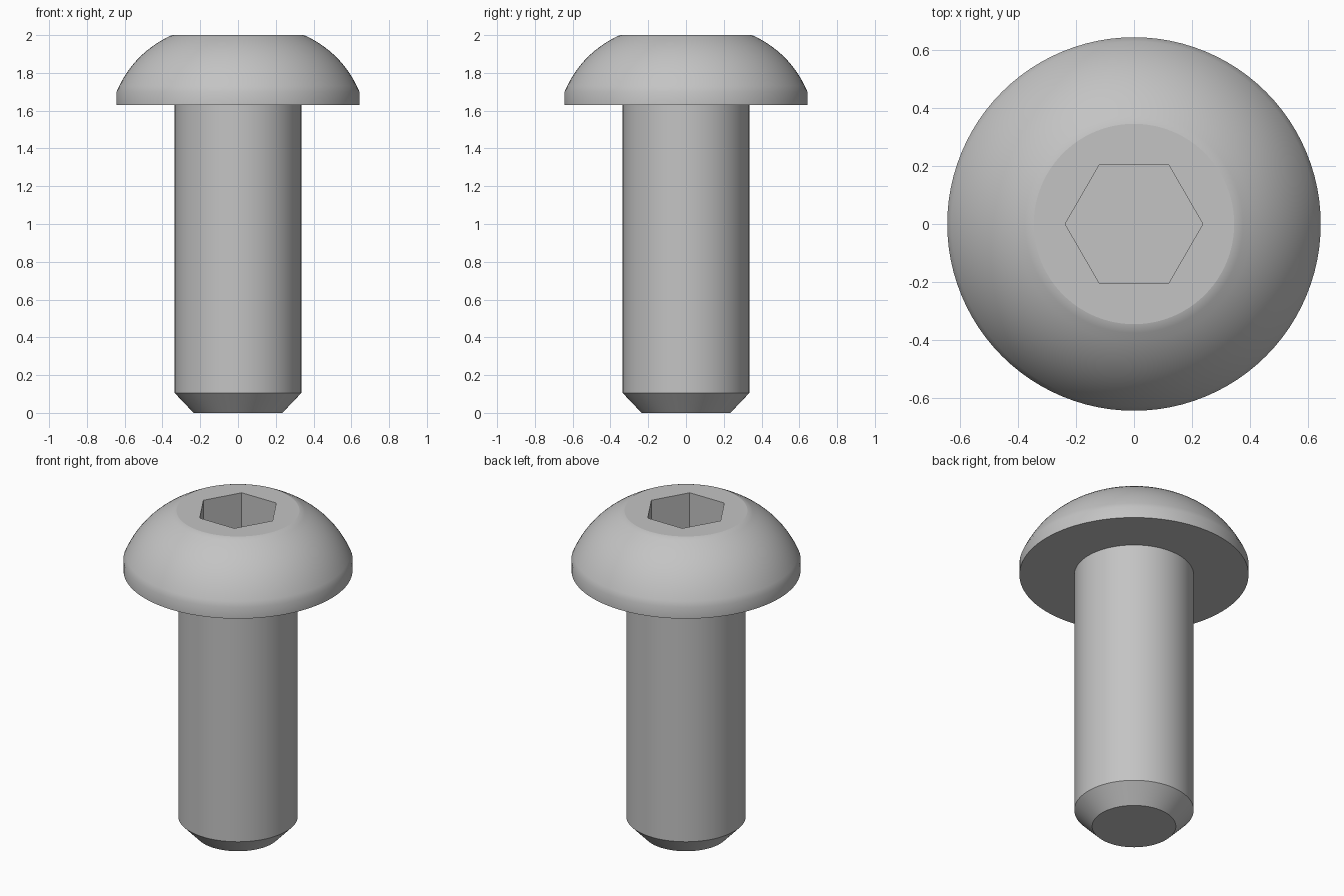
import bpy, bmesh, math
from mathutils import Vector

old = bpy.data.objects.get("Cube")
if old:
    bpy.data.objects.remove(old, do_unlink=True)

SEGMENTS = 96
STEEL = (0.55, 0.55, 0.55, 1.0)

steel = bpy.data.materials.new("grey steel")
steel.use_nodes = True
steel.diffuse_color = STEEL
steel.node_tree.nodes["Principled BSDF"].inputs["Base Color"].default_value = STEEL


def lathe(name, profile):
    """Spin an (r, z) profile that starts and ends on the axis."""
    bm = bmesh.new()
    rings = []
    for r, z in profile:
        rings.append([bm.verts.new((r * math.cos(a), r * math.sin(a), z))
                      for a in (math.tau * i / SEGMENTS for i in range(SEGMENTS))])
    for low, high in zip(rings, rings[1:]):
        for i in range(SEGMENTS):
            j = (i + 1) % SEGMENTS
            bm.faces.new((low[i], low[j], high[j], high[i]))
    bm.faces.new(list(reversed(rings[0])))
    bm.faces.new(rings[-1])
    bmesh.ops.recalc_face_normals(bm, faces=bm.faces)
    mesh = bpy.data.meshes.new(name)
    bm.to_mesh(mesh)
    bm.free()
    mesh.materials.append(steel)
    obj = bpy.data.objects.new(name, mesh)
    bpy.context.collection.objects.link(obj)
    return obj


def activate(obj):
    bpy.ops.object.select_all(action='DESELECT')
    obj.select_set(True)
    bpy.context.view_layer.objects.active = obj


def finish(obj):
    """Smooth round surfaces, keep level faces flat."""
    activate(obj)
    bpy.ops.object.shade_smooth_by_angle(angle=math.radians(30))
    for p in obj.data.polygons:
        if abs(p.normal.z) > 0.995:
            p.use_smooth = False


# Shank with chamfered tip, its top buried in the head
shank = lathe("shank", [(0.235, 0), (0.335, 0.105), (0.335, 1.68)])
finish(shank)

# Button head: short upright rim, domed shoulder, small round into the flat top
start, bend, end = Vector((0.643, 1.70)), Vector((0.561, 1.893)), Vector((0.375, 1.988))
STEPS = 12
dome = []
for k in range(STEPS + 1):
    t = k / STEPS
    dome.append(tuple(start * (1 - t) ** 2 + bend * 2 * t * (1 - t) + end * t * t))
head = lathe("button_head", [(0.643, 1.63)] + dome + [(0.36, 1.996), (0.345, 2.0)])

# Hexagonal drive socket cut into the head
SOCKET_DEPTH = 0.22
bpy.ops.mesh.primitive_cylinder_add(vertices=6, radius=0.237, depth=2 * SOCKET_DEPTH,
                                    location=(0, 0, 2), rotation=(0, 0, math.radians(30)))
cutter = bpy.context.object
cutter.name = "socket_cutter"
cutter.hide_render = True
cutter.data.materials.append(steel)
cut = head.modifiers.new("socket", 'BOOLEAN')
cut.operation = 'DIFFERENCE'
cut.solver = 'EXACT'
cut.object = cutter
activate(head)
bpy.ops.object.modifier_apply(modifier=cut.name)
bpy.data.objects.remove(cutter, do_unlink=True)
finish(head)
